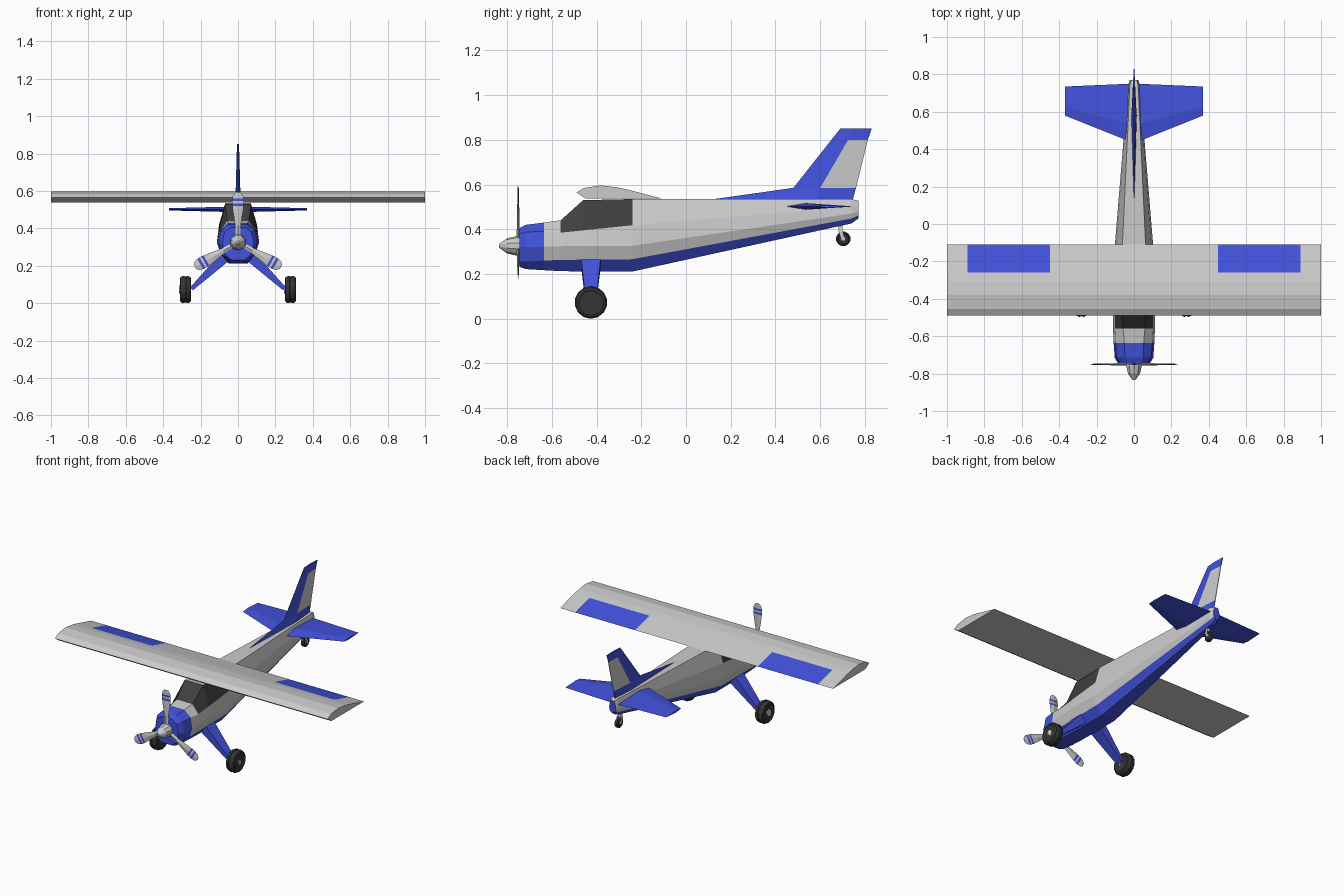
import bpy, bmesh
from math import sin, cos, pi

if "Cube" in bpy.data.objects:
    bpy.data.objects.remove(bpy.data.objects["Cube"])


def material(name, rgb):
    m = bpy.data.materials.new(name)
    m.diffuse_color = (*rgb, 1)
    m.use_nodes = True
    m.node_tree.nodes["Principled BSDF"].inputs["Base Color"].default_value = m.diffuse_color
    return m


GREY, BLUE, GLASS, RUBBER = range(4)
MATS = [material("grey", (0.62, 0.62, 0.62)), material("blue", (0.055, 0.085, 0.72)),
        material("glass", (0.05, 0.05, 0.05)), material("rubber", (0.035, 0.035, 0.035))]


def loft(name, rings, colour=lambda ring, side: GREY, cap=GREY):
    """Skin closed rings of points; colour(ring, side) picks the material."""
    bm = bmesh.new()
    rows = [[bm.verts.new(p) for p in ring] for ring in rings]
    n = len(rows[0])
    for i in range(len(rows) - 1):
        for j in range(n):
            k = (j + 1) % n
            f = bm.faces.new((rows[i][j], rows[i][k], rows[i + 1][k], rows[i + 1][j]))
            f.material_index = colour(i, j)
    for row in (rows[0], rows[-1]):
        bm.faces.new(row).material_index = cap
    bmesh.ops.recalc_face_normals(bm, faces=bm.faces)
    me = bpy.data.meshes.new(name)
    bm.to_mesh(me)
    bm.free()
    for m in MATS:
        me.materials.append(m)
    ob = bpy.data.objects.new(name, me)
    bpy.context.collection.objects.link(ob)
    return ob


def lathe(name, profile, centre, axis, sides, colour=lambda ring, side: GREY, cap=GREY):
    """Turn (along, radius) pairs about the x or y axis."""
    cx, cy, cz = centre
    rings = []
    for a, r in profile:
        ring = []
        for k in range(sides):
            t = 2 * pi * (k + 0.5) / sides
            u, v = r * cos(t), r * sin(t)
            ring.append((cx + a, cy + u, cz + v) if axis == 'x' else (cx + u, cy + a, cz + v))
        rings.append(ring)
    return loft(name, rings, colour, cap)


# Fuselage: y, then half section from roof to belly
stations = [
    (-0.745, [(.040, .405), (.072, .380), (.085, .320), (.066, .255), (.035, .232)]),
    (-0.715, [(.048, .420), (.092, .388), (.103, .320), (.084, .256), (.045, .222)]),
    (-0.635, [(.052, .430), (.098, .390), (.109, .322), (.090, .260), (.050, .217)]),
    (-0.560, [(.058, .440), (.102, .385), (.112, .324), (.092, .263), (.050, .213)]),
    (-0.460, [(.068, .530), (.102, .395), (.113, .325), (.092, .264), (.050, .211)]),
    (-0.240, [(.068, .535), (.102, .418), (.113, .326), (.092, .266), (.050, .211)]),
    (0.740, [(.022, .535), (.029, .500), (.032, .470), (.026, .448), (.012, .426)]),
    (0.770, [(.014, .528), (.022, .500), (.024, .478), (.020, .462), (.010, .448)]),
]
rings = [[(w, y, z) for w, z in half] + [(-w, y, z) for w, z in reversed(half)]
         for y, half in stations]


def fuselage_colour(i, j):
    if i < 2 or j in (3, 4, 5):
        return BLUE
    if i in (3, 4) and j in (0, 8) or i == 3 and j == 9:
        return GLASS
    return GREY


loft("fuselage", rings, fuselage_colour, BLUE)

# Wing: aerofoil section with blue flap panels on top
aerofoil = [(-.49, .565), (-.455, .585), (-.38, .596), (-.31, .588), (-.26, .577),
            (-.11, .538), (-.45, .538)]
loft("wing", [[(x, y, z) for y, z in aerofoil] for x in (-1, -.89, -.45, .45, .89, 1)],
     lambda i, j: BLUE if i in (1, 3) and j == 4 else GREY)

# Tailplane: x, leading edge, trailing edge, half thickness
tail = [(-.37, .58, .735, .006), (-.02, .44, .75, .015), (.02, .44, .75, .015), (.37, .58, .735, .006)]
loft("tailplane", [[(x, a, .502), (x, a + .3 * (b - a), .502 + t), (x, b, .502), (x, a + .3 * (b - a), .502 - t)]
                   for x, a, b, t in tail], lambda i, j: BLUE, BLUE)

# Fin: z, leading edge, hinge, trailing edge, half thickness
fin = [(.530, .09, .58, .745, .015), (.585, .48, .60, .76, .013),
       (.800, .65, .725, .813, .007), (.850, .69, .75, .83, .005)]
loft("fin", [[(0, a, z), (t, h, z), (.002, b, z), (-.002, b, z), (-t, h, z)] for z, a, h, b, t in fin],
     lambda i, j: GREY if i == 1 and j in (1, 2, 3) else BLUE, BLUE)

# Spinner
lathe("spinner", [(-.835, .008), (-.80, .034), (-.76, .043), (-.735, .043)], (0, 0, .326), 'y', 10)

# Propeller blades: distance out, half width, half thickness
blade = [(.02, .011, .008), (.09, .015, .006), (.16, .026, .005), (.195, .031, .004), (.208, .032, .004),
         (.22, .032, .004), (.233, .031, .003), (.252, .026, .003), (.265, .013, .002)]
for n in range(3):
    c, s = cos(n * 2 * pi / 3), sin(n * 2 * pi / 3)
    section = lambda r, w, t: [(u * c + r * s, -.75 + v, .326 + r * c - u * s)
                               for u, v in ((w, 0), (0, t), (-w, 0), (0, -t))]
    loft(f"propeller_blade_{n + 1}", [section(*b) for b in blade],
         lambda i, j: BLUE if i in (3, 5) else GREY)

# Main landing gear, both sides
tyre = [(-.026, .048), (-.030, .056), (-.026, .067), (-.013, .073), (-.006, .073), (-.004, .069),
        (.004, .069), (.006, .073), (.013, .073), (.026, .067), (.030, .056), (.026, .048)]
rim = [(-.022, .025), (-.017, .048), (.017, .048), (.022, .025)]
for side, s in (("right", 1), ("left", -1)):
    leg = [(.095, .265, .05, .225, .043), (.255, .085, .24, .07, .024)]
    loft(f"{side}_gear_leg", [[(s * a, -.425 - w, b), (s * a, -.425 + w, b), (s * c, -.425 + w, d),
                              (s * c, -.425 - w, d)] for a, b, c, d, w in leg], lambda i, j: BLUE, BLUE)
    hub = (s * .281, -.425, .073)
    lathe(f"{side}_tyre", tyre, hub, 'x', 14, lambda i, j: RUBBER, RUBBER)
    lathe(f"{side}_wheel_rim", rim, hub, 'x', 14, lambda i, j: RUBBER, RUBBER)
    lathe(f"{side}_axle", [(-.035, .022), (.026, .022)], hub, 'x', 10)

# Tail wheel on a fork
lathe("tail_tyre", [(-.010, .022), (-.013, .026), (-.008, .033), (.008, .033), (.013, .026), (.010, .022)],
      (0, .703, .357), 'x', 12, lambda i, j: RUBBER, RUBBER)
lathe("tail_axle", [(-.018, .010), (.018, .010)], (0, .703, .357), 'x', 8)
loft("tail_strut", [[(-.01, y - .009, z), (.01, y - .009, z), (.01, y + .009, z), (-.01, y + .009, z)]
                    for y, z in ((.69, .45), (.69, .395))])
for side, s in (("right", 1), ("left", -1)):
    loft(f"tail_fork_{side}", [[(s * a, y - .009, z), (s * (a + .004), y - .009, z),
                                (s * (a + .004), y + .009, z), (s * a, y + .009, z)]
                               for a, y, z in ((.006, .69, .405), (.014, .692, .388), (.014, .703, .352))])
